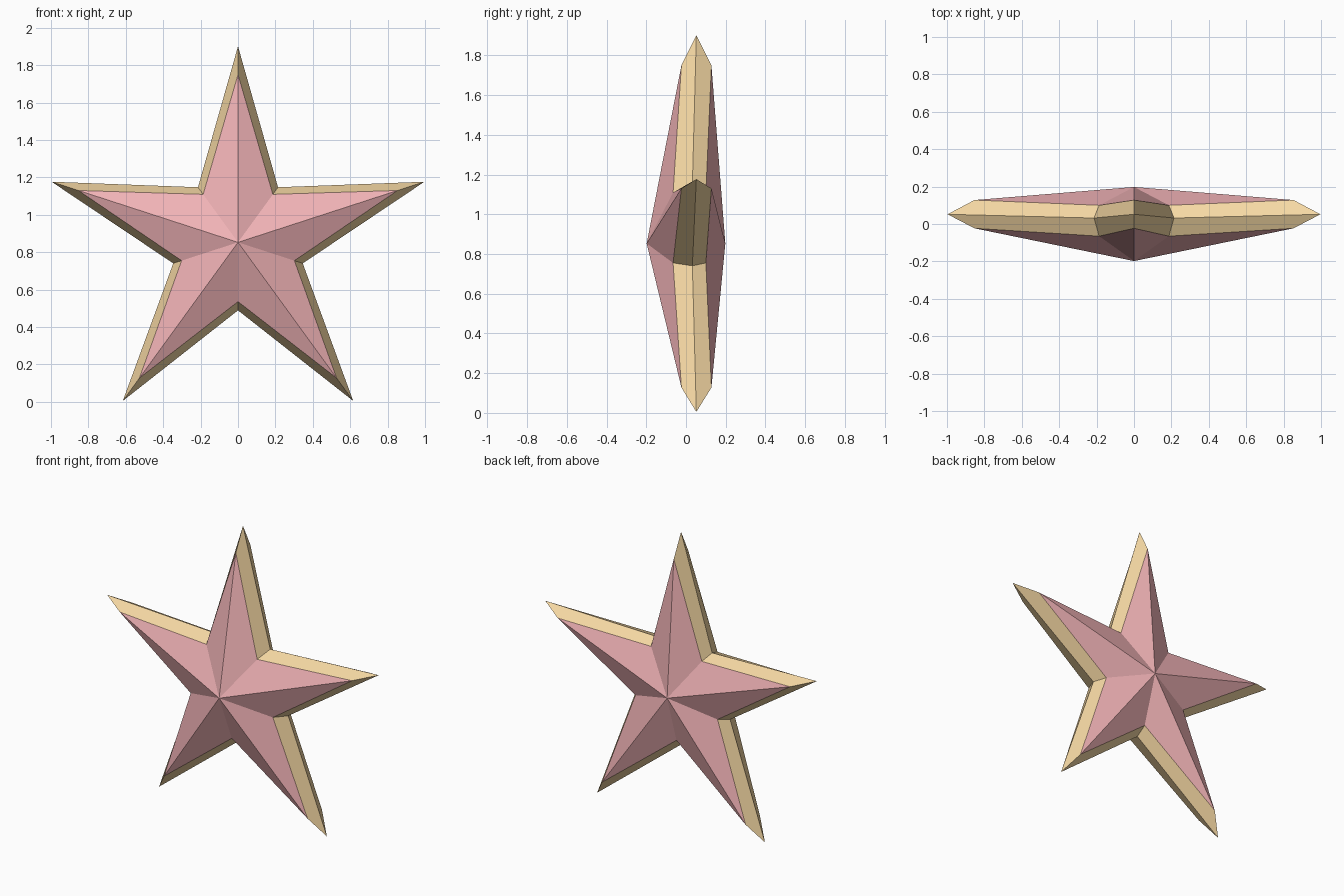
import bpy, bmesh
from math import sin, cos, pi

if "Cube" in bpy.data.objects:
    bpy.data.objects.remove(bpy.data.objects["Cube"])

CENTRE_Z = 0.853


def material(name, rgb):
    m = bpy.data.materials.new(name)
    m.diffuse_color = (*rgb, 1)
    m.use_nodes = True
    m.node_tree.nodes["Principled BSDF"].inputs["Base Color"].default_value = m.diffuse_color
    return m


def star_ring(bm, tip_r, tip_y, notch_r, notch_y):
    """Ten vertices alternating between star tips and notches."""
    ring = []
    for i in range(10):
        r, y = (notch_r, notch_y) if i % 2 else (tip_r, tip_y)
        a = i * pi / 5
        ring.append(bm.verts.new((r * sin(a), y, CENTRE_Z + r * cos(a))))
    return ring


bm = bmesh.new()

# Outlines: front inset, outer edge, back inset
front = star_ring(bm, 0.897, -0.023, 0.317, -0.065)
edge = star_ring(bm, 1.048, 0.052, 0.364, 0.032)
back = star_ring(bm, 0.897, 0.128, 0.317, 0.100)

# Central peaks
front_peak = bm.verts.new((0, -0.198, CENTRE_Z))
back_peak = bm.verts.new((0, 0.198, CENTRE_Z))

for i in range(10):
    j = (i + 1) % 10
    # Faceted faces
    bm.faces.new((front_peak, front[i], front[j]))
    bm.faces.new((back_peak, back[j], back[i]))
    # Bevelled rim
    for a, b in ((front, edge), (edge, back)):
        bm.faces.new((a[i], b[i], b[j], a[j])).material_index = 1

bmesh.ops.recalc_face_normals(bm, faces=bm.faces[:])
mesh = bpy.data.meshes.new("star")
bm.to_mesh(mesh)
bm.free()
mesh.materials.append(material("pink", (0.88, 0.45, 0.47)))
mesh.materials.append(material("gold", (0.92, 0.69, 0.37)))
star = bpy.data.objects.new("star", mesh)
bpy.context.collection.objects.link(star)
